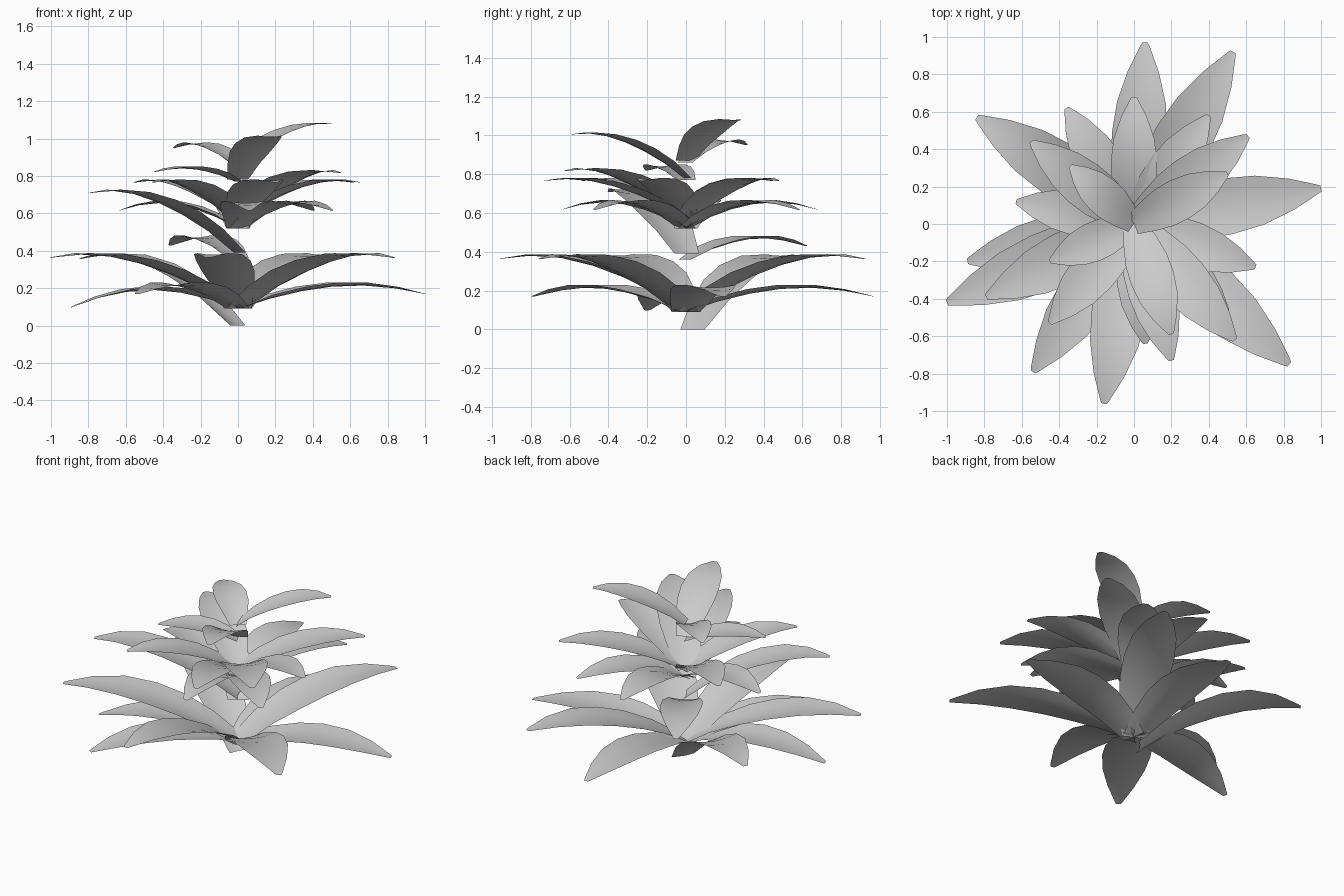
import bpy
from math import sqrt

if "Cube" in bpy.data.objects:
    bpy.data.objects.remove(bpy.data.objects["Cube"])

# half-width profile along a leaf: (t, fraction of half width)
PROFILE = [(0, .5), (.17, .77), (.34, .97), (.5, 1), (.67, .88), (.84, .56), (.98, .17), (1, .1)]
ACROSS = [-1, -.5, 0, .5, 1]


def leaf(name, tx, ty, z0, rise, peak, ox=0, oy=0):
    """Arching cupped blade from (ox, oy) to (tx, ty); highest at fraction peak."""
    tx, ty = tx - ox, ty - oy
    length = sqrt(tx * tx + ty * ty)
    dx, dy = tx / length, ty / length
    half = .15 * length ** .5
    power = 1.75
    verts, faces = [], []
    for t, w in PROFILE:
        r = t * length
        q = 1 - t / peak
        z = z0 + rise * (1 - abs(q) ** (power if q > 0 else 2))
        slope = 2 * rise * q / peak / length
        n = sqrt(1 + slope * slope)
        for s in ACROSS:
            side = s * w * half
            cup = .22 * half * w * (1 - .7 * t) * s * s
            rr = r - cup * slope / n
            verts.append((ox + dx * rr - dy * side, oy + dy * rr + dx * side,
                          max(0, z + (cup / n if t else 0))))
    k = len(ACROSS)
    for i in range(len(PROFILE) - 1):
        for j in range(k - 1):
            a = i * k + j
            faces.append((a, a + k, a + k + 1, a + 1))
    me = bpy.data.meshes.new(name)
    me.from_pydata(verts, [], faces)
    me.polygons.foreach_set("use_smooth", [True] * len(faces))
    ob = bpy.data.objects.new(name, me)
    bpy.context.collection.objects.link(ob)


# lowest leaf, starting on the ground
leaf("rooted_leaf", -.84, .57, 0, .38, .8, -.01, .04)

# tiers: base height, rise, peak position, leaf tips
TIERS = {
    "large_arching_leaf": (.09, .29, .8, [(-1, -.42), (.83, -.75), (-.16, -.96), (.53, .92)]),
    "low_leaf": (.09, .125, .62, [(1, .19), (.06, .97), (-.54, -.79)]),
    "drooping_leaf": (.09, .1, .51, [(-.89, -.2)]),
    "small_low_leaf": (.36, .11, .62, [(-.36, .62)]),
    "steep_leaf": (.39, .33, .84, [(-.79, -.39)]),
    "middle_leaf": (.52, .135, .65, [(.5, -.47), (.06, -.64), (-.63, .12), (0, .68), (.4, .58)]),
    "upper_leaf": (.57, .205, .82, [(.61, .47), (.65, -.23), (-.55, .44), (-.45, -.53), (.2, -.73)]),
    "upper_front_leaf": (.58, .245, .84, [(.54, -.62)]),
    "small_upper_leaf": (.77, .07, .65, [(-.45, -.2)]),
    "crown_front_leaf": (.78, .23, .86, [(.2, -.59)]),
    "crown_right_leaf": (.87, .21, .89, [(.5, .27)]),
    "crown_left_leaf": (.86, .11, .7, [(-.34, .31)]),
}
for name, (z0, rise, peak, tips) in TIERS.items():
    for i, (x, y) in enumerate(tips):
        leaf(f"{name}_{i + 1}", x, y, z0, rise, peak)
